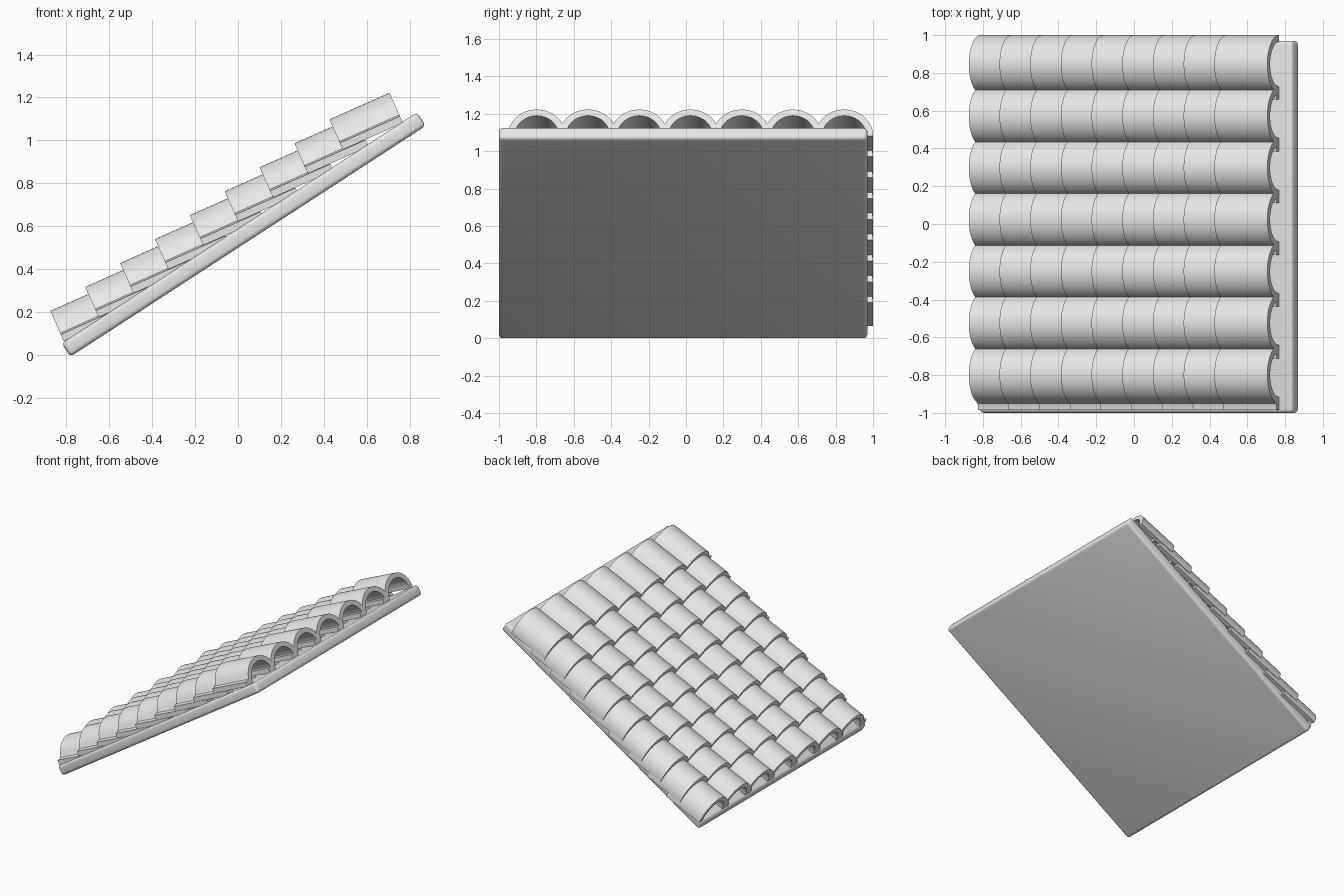
import bpy, bmesh, math
from mathutils import Matrix, Vector

cube = bpy.data.objects.get("Cube")
if cube:
    bpy.data.objects.remove(cube, do_unlink=True)

# One plain grey for everything
grey = bpy.data.materials.new("light grey")
grey.use_nodes = True
colour = (0.8, 0.8, 0.8, 1)
grey.diffuse_color = colour
grey.node_tree.nodes["Principled BSDF"].inputs["Base Color"].default_value = colour


def add_object(name, bm):
    bmesh.ops.recalc_face_normals(bm, faces=bm.faces)
    mesh = bpy.data.meshes.new(name)
    bm.to_mesh(mesh)
    bm.free()
    mesh.materials.append(grey)
    obj = bpy.data.objects.new(name, mesh)
    bpy.context.collection.objects.link(obj)
    bpy.ops.object.select_all(action='DESELECT')
    obj.select_set(True)
    bpy.context.view_layer.objects.active = obj
    bpy.ops.object.shade_smooth_by_angle(angle=math.radians(35))
    return obj


def arc(radius, start, end, steps):
    angles = [math.radians(start + (end - start) * i / steps) for i in range(steps + 1)]
    return [(radius * math.cos(a), radius * math.sin(a)) for a in angles]


# Sloping roof board with rounded edges
bm = bmesh.new()
bmesh.ops.create_cube(bm, size=1)
bmesh.ops.scale(bm, vec=(1.975, 1.97, 0.075), verts=bm.verts)
bmesh.ops.bevel(bm, geom=bm.edges[:], offset=0.02, segments=4, profile=0.5, affect='EDGES')
bmesh.ops.transform(bm, verts=bm.verts, matrix=Matrix.Translation((0.0265, -0.015, 0.5615))
                    @ Matrix.Rotation(math.radians(-33), 4, 'Y'))
add_object("roof_board", bm)

# Tile section: round barrel with a flat lip along one side
OUTER, INNER, LENGTH = 0.154, 0.118, 0.307
LIP = [(-0.152, 0.041), (-0.165, 0.036), (-0.188, 0.034), (-0.188, 0)]
section = arc(OUTER, 0, 160, 24) + LIP + arc(INNER, 180, 0, 24)

tile = bmesh.new()
face = tile.faces.new([tile.verts.new((0, y, z)) for y, z in section])
extruded = bmesh.ops.extrude_face_region(tile, geom=[face], use_keep_orig=True)
bmesh.ops.translate(tile, vec=(LENGTH, 0, 0),
                    verts=[v for v in extruded["geom"] if isinstance(v, bmesh.types.BMVert)])
bmesh.ops.transform(tile, verts=tile.verts, matrix=Matrix.Rotation(math.radians(-24), 4, 'Y'))
first = add_object("roof_tile", tile)

# Overlapping courses of tiles up the slope
ROWS, COLUMNS = 9, 7
start = Vector((-0.812, -0.798, 0.065))
for row in range(ROWS):
    for column in range(COLUMNS):
        if row == column == 0:
            obj = first
        else:
            obj = bpy.data.objects.new("roof_tile", first.data)
            bpy.context.collection.objects.link(obj)
        obj.location = start + Vector((0.1625 * row, 0.274 * column, 0.1115 * row))
